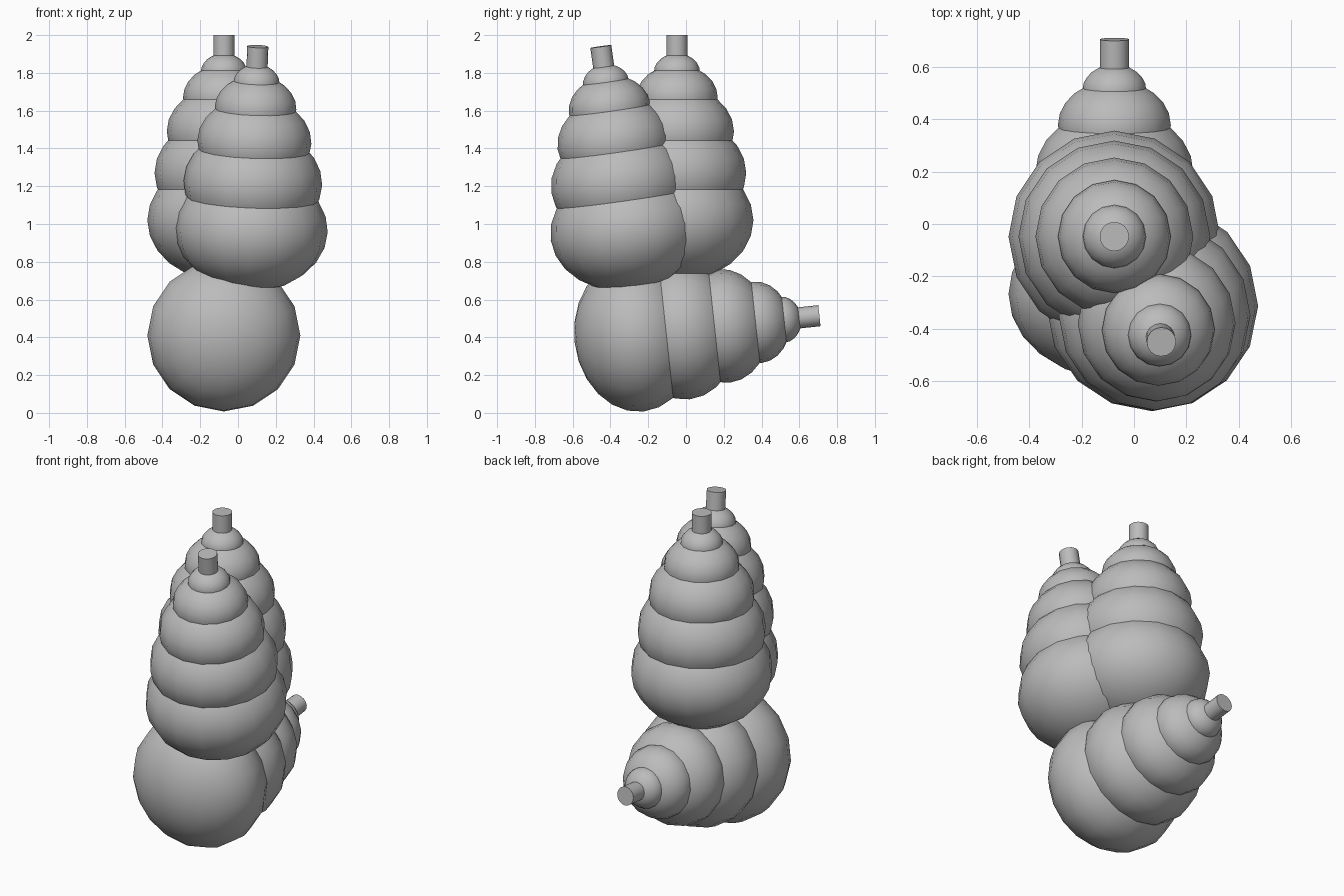
import bpy, bmesh
from mathutils import Vector, Matrix

if "Cube" in bpy.data.objects:
    bpy.data.objects.remove(bpy.data.objects["Cube"])

grey = bpy.data.materials.new("plain grey")
grey.diffuse_color = (0.5, 0.5, 0.5, 1)
grey.use_nodes = True
grey.node_tree.nodes["Principled BSDF"].inputs["Base Color"].default_value = grey.diffuse_color

# distance along the shoot axis, radius of each bulging layer
LAYERS = [(0.0, 0.405), (0.25, 0.367), (0.47, 0.302), (0.65, 0.216), (0.785, 0.122)]
SQUASH = 0.8
TIP_END, TIP_RADIUS = 0.98, 0.056


def finish(bm, name, matrix):
    mesh = bpy.data.meshes.new(name)
    for f in bm.faces:
        f.smooth = len(f.verts) <= 4      # flat caps, smooth sides
    bm.to_mesh(mesh)
    bm.free()
    mesh.materials.append(grey)
    obj = bpy.data.objects.new(name, mesh)
    obj.matrix_world = matrix
    bpy.context.collection.objects.link(obj)


def shoot(name, base, tip):
    base, tip = Vector(base), Vector(tip)
    turn = Vector((0, 0, 1)).rotation_difference(tip - base).to_matrix().to_4x4()
    frame = Matrix.Translation(base) @ turn
    # squashed ball layers, shrinking to the tip
    for i, (h, r) in enumerate(LAYERS):
        bm = bmesh.new()
        bmesh.ops.create_uvsphere(bm, u_segments=16, v_segments=12, radius=1)
        bmesh.ops.scale(bm, vec=(r, r, r * SQUASH), verts=bm.verts)
        bmesh.ops.translate(bm, vec=(0, 0, h), verts=bm.verts)
        finish(bm, f"{name}_layer_{i + 1}", frame)
    # stubby cylinder at the tip
    bm = bmesh.new()
    start = 0.84
    bmesh.ops.create_cone(bm, cap_ends=True, segments=16, radius1=TIP_RADIUS,
                          radius2=TIP_RADIUS, depth=TIP_END - start)
    bmesh.ops.translate(bm, vec=(0, 0, (TIP_END + start) / 2), verts=bm.verts)
    finish(bm, f"{name}_tip", frame)


# two upright shoots and one lying underneath, pointing back
shoot("back_shoot", (-0.075, -0.048, 1.02), (-0.075, -0.048, 2.0))
shoot("front_shoot", (0.07, -0.315, 0.97), (0.105, -0.452, 1.947))
shoot("lying_shoot", (-0.075, -0.268, 0.41), (-0.075, 0.71, 0.515))
